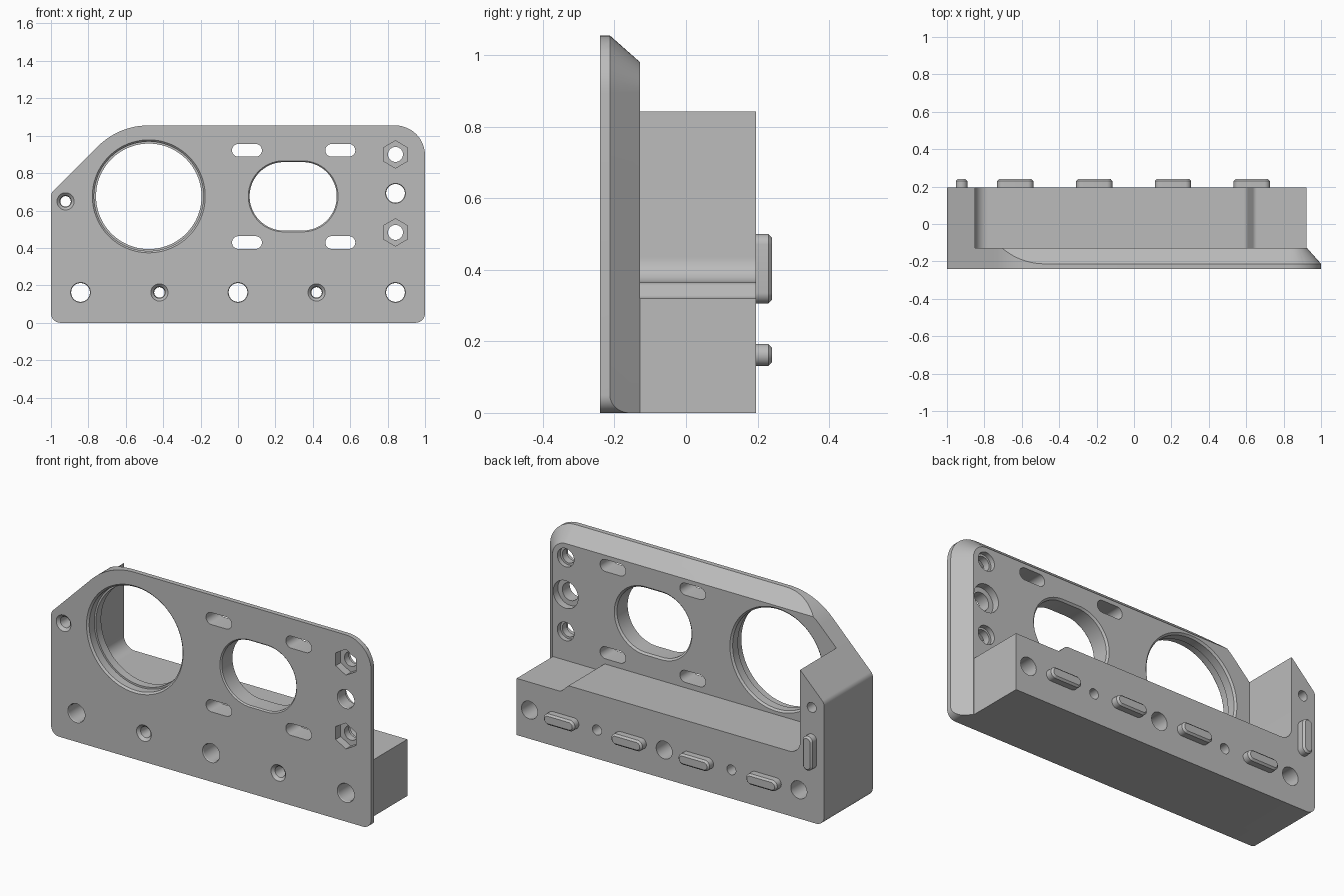
import bpy, bmesh
from math import sin, cos, tan, pi, atan2, copysign, radians
from mathutils import Vector

if "Cube" in bpy.data.objects:
    bpy.data.objects.remove(bpy.data.objects["Cube"], do_unlink=True)

grey = bpy.data.materials.new("plain_grey")
grey.use_nodes = True
grey.diffuse_color = (0.5, 0.5, 0.5, 1)
grey.node_tree.nodes["Principled BSDF"].inputs["Base Color"].default_value = (0.5, 0.5, 0.5, 1)

FRONT, SEAM, BACK = -0.24, -0.128, 0.195


def rounded(corners, steps=12):
    """Outline in x, z with every corner (x, z, radius) rounded."""
    pts, n = [], len(corners)
    for i, (x, z, r) in enumerate(corners):
        p = Vector((x, z))
        if r == 0:
            pts.append(p)
            continue
        u = (Vector(corners[i - 1][:2]) - p).normalized()
        v = (Vector(corners[(i + 1) % n][:2]) - p).normalized()
        half = u.angle(v) / 2
        c = p + (u + v).normalized() * r / sin(half)
        s, e = p + u * r / tan(half) - c, p + v * r / tan(half) - c
        a, turn = atan2(s.y, s.x), atan2(s.x * e.y - s.y * e.x, s.dot(e))
        for k in range(steps + 1):
            t = a + turn * k / steps
            pts.append(c + Vector((cos(t), sin(t))) * r)
    return pts


def slot(x, z, r, half=0, upright=False, n=48):
    """Circle, or a long slot when half is above zero."""
    pts = []
    for i in range(n):
        t = (i + 0.5) * 2 * pi / n
        a, b = r * cos(t) + copysign(half, cos(t)), r * sin(t)
        pts.append(Vector((x + b, z + a) if upright else (x + a, z + b)))
    return pts


def loft(bm, rings):
    """Closed solid through (y, outline) rings."""
    loops = [[bm.verts.new((p.x, y, p.y)) for p in o] for y, o in rings]
    for a, b in zip(loops, loops[1:]):
        for i in range(len(a)):
            j = (i + 1) % len(a)
            bm.faces.new((a[i], a[j], b[j], b[i]))
    bm.faces.new(loops[0])
    bm.faces.new(loops[-1])


def make(name, bm):
    bmesh.ops.recalc_face_normals(bm, faces=bm.faces)
    me = bpy.data.meshes.new(name)
    bm.to_mesh(me)
    bm.free()
    me.materials.append(grey)
    ob = bpy.data.objects.new(name, me)
    bpy.context.collection.objects.link(ob)
    return ob


def activate(ob):
    bpy.ops.object.select_all(action='DESELECT')
    ob.select_set(True)
    bpy.context.view_layer.objects.active = ob


def boolean(ob, tool, operation):
    activate(ob)
    m = ob.modifiers.new("cut", 'BOOLEAN')
    m.operation, m.solver, m.object = operation, 'EXACT', tool
    bpy.ops.object.modifier_apply(modifier=m.name)


# Face plate with a softened front rim
bm = bmesh.new()
outline = rounded([(-1, 0, 0.05), (1, 0, 0.05), (1, 1.055, 0.16),
                   (-0.637, 1.055, 0.379), (-1, 0.692, 0.04)])
loft(bm, [(FRONT, outline), (SEAM, outline)])
rim = [e for e in bm.edges if all(v.co.y < FRONT + 0.001 for v in e.verts)]
bmesh.ops.bevel(bm, geom=rim, offset=0.008, segments=2, profile=0.5, affect='EDGES')
plate = make("face_plate", bm)

# Sloped rear edge along the top and the left side of the plate
bm = bmesh.new()
rings = []
for y, d in ((-0.3, 0.077), (-0.11, -0.091)):
    rings.append((y, rounded([(-3, -2, 0), (1 + d, -2, 0),
                              (1 + d, 1.055 + d, 0.16 + d), (-3, 1.055 + d, 0)])))
loft(bm, rings)
taper = make("taper_helper", bm)
boolean(plate, taper, 'INTERSECT')

# Base bar with a low end and an upright column
bm = bmesh.new()
outline = rounded([(-1, 0, 0.05), (0.922, 0, 0), (0.922, 0.32, 0), (0.645, 0.32, 0.03),
                   (0.6, 0.365, 0.03), (-0.85, 0.365, 0.07), (-0.85, 0.842, 0),
                   (-1, 0.692, 0.04)])
loft(bm, [(SEAM, outline), (BACK, outline)])
base = make("base_block", bm)

# Hole cutters: each is a stack of (y, radius) steps
bm = bmesh.new()


def hole(x, z, steps, half=0, n=48):
    loft(bm, [(y, slot(x, z, r, half, n=n)) for y, r in steps])


wide = [(-0.25, 0.06), (-0.235, 0.05), (0.3, 0.05)]
narrow = [(-0.25, 0.056), (-0.225, 0.031), (-0.2, 0.028), (0.3, 0.028)]
for x in (-0.842, 0, 0.842):
    hole(x, 0.162, wide)
for x, z in ((-0.42, 0.162), (0.42, 0.162), (-0.922, 0.649)):
    hole(x, z, narrow)
hole(-0.477, 0.676, [(-0.25, 0.312), (-0.23, 0.292), (-0.185, 0.292), (-0.185, 0.282),
                     (-0.138, 0.282), (-0.11, 0.31)], n=96)
hole(0.295, 0.676, [(-0.25, 0.2), (-0.233, 0.183), (-0.138, 0.183), (-0.11, 0.211)], 0.05, 64)
for x in (0.048, 0.547):
    for z in (0.429, 0.922):
        hole(x, z, [(-0.3, 0.034), (0, 0.034)], 0.046)
for z in (0.483, 0.9):
    hole(0.842, z, [(-0.3, 0.04), (-0.155, 0.04), (-0.155, 0.052), (0, 0.052)])
hole(0.842, 0.692, [(-0.25, 0.06), (-0.235, 0.05), (-0.17, 0.05), (-0.17, 0.078), (0, 0.078)])
holes = make("hole_helper", bm)

# Hexagonal nut pockets
bm = bmesh.new()
for z in (0.483, 0.9):
    hole(0.842, z, [(-0.3, 0.073), (-0.195, 0.073)], n=6)
pockets = make("pocket_helper", bm)

boolean(plate, holes, 'DIFFERENCE')
boolean(plate, pockets, 'DIFFERENCE')
boolean(base, holes, 'DIFFERENCE')
for helper in (taper, holes, pockets):
    bpy.data.objects.remove(helper, do_unlink=True)

# Locating tabs on the back
parts = [plate, base]
tabs = [(x, 0.162, False) for x in (-0.635, -0.212, 0.208, 0.63)] + [(-0.922, 0.403, True)]
for i, (x, z, upright) in enumerate(tabs):
    bm = bmesh.new()
    loft(bm, [(y, slot(x, z, r, 0.066, upright))
              for y, r in ((0.185, 0.031), (0.23, 0.031), (0.24, 0.021))])
    parts.append(make("column_tab" if upright else f"base_tab_{i + 1}", bm))

for ob in parts:
    activate(ob)
    bpy.ops.object.shade_smooth_by_angle(angle=radians(30))
